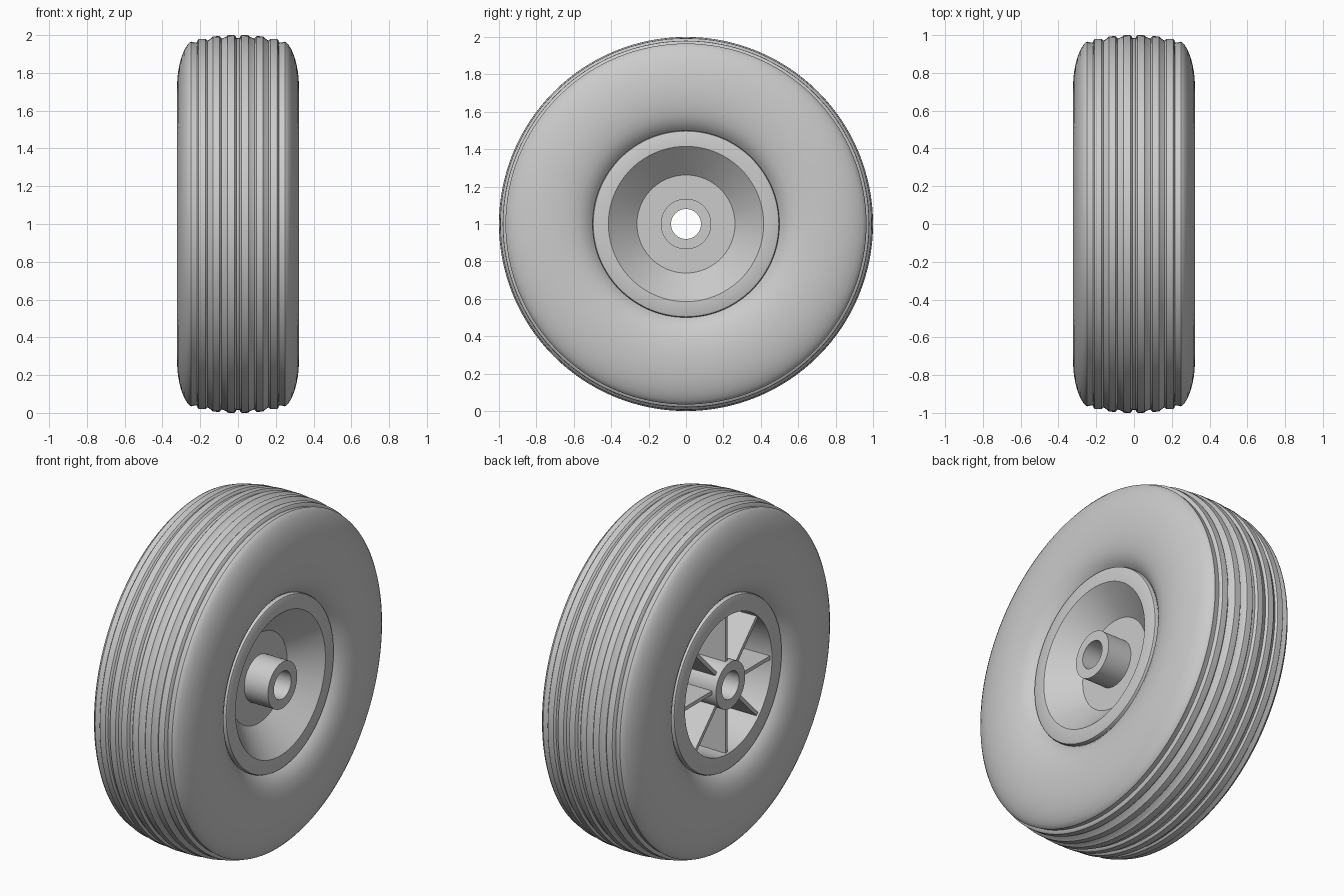
import bpy, bmesh, math
from mathutils import Matrix, Vector

if "Cube" in bpy.data.objects:
    bpy.data.objects.remove(bpy.data.objects["Cube"])

CENTRE = Vector((0, 0, 1))


def finish(name, bm, angle=32):
    bmesh.ops.recalc_face_normals(bm, faces=bm.faces[:])
    mesh = bpy.data.meshes.new(name)
    bm.to_mesh(mesh)
    bm.free()
    obj = bpy.data.objects.new(name, mesh)
    obj.location = CENTRE
    bpy.context.collection.objects.link(obj)
    bpy.ops.object.select_all(action='DESELECT')
    obj.select_set(True)
    bpy.context.view_layer.objects.active = obj
    bpy.ops.object.shade_smooth_by_angle(angle=math.radians(angle))
    return obj


def lathe(name, profile, segments=128):
    """Spin a closed (x, radius) profile around the x axis."""
    bm = bmesh.new()
    rings = []
    for i in range(segments):
        a = 2 * math.pi * i / segments
        rings.append([bm.verts.new((x, r * math.sin(a), r * math.cos(a))) for x, r in profile])
    n = len(profile)
    for i in range(segments):
        p, q = rings[i], rings[(i + 1) % segments]
        for j in range(n):
            k = (j + 1) % n
            bm.faces.new((p[j], p[k], q[k], q[j]))
    return finish(name, bm)


# Tyre: half sidewall from bead to shoulder, then raised tread ribs
half = [(0.20, 0.46), (0.235, 0.49), (0.262, 0.512), (0.285, 0.54), (0.302, 0.575),
        (0.314, 0.62), (0.321, 0.67), (0.324, 0.73), (0.318, 0.80), (0.310, 0.845),
        (0.299, 0.885), (0.285, 0.92), (0.270, 0.945), (0.255, 0.962), (0.248, 0.965),
        (0.235, 0.962), (0.218, 0.960)]
for x, top, base in ((0.19, 0.980, 0.970), (0.115, 0.994, 0.981), (0.037, 1.0, 0.986)):
    half += [(x + 0.024, top - 0.008), (x + 0.018, top - 0.001), (x, top),
             (x - 0.018, top), (x - 0.024, top - 0.006), (x - 0.028, base)]
lathe("tyre", half + [(-x, r) for x, r in reversed(half)])

# Rim: lipped drum with a conical dish closing the right side
lathe("rim", [(0.135, 0.12), (0.135, 0.262), (0.275, 0.415), (0.275, 0.488), (0.271, 0.496),
              (0.262, 0.50), (0.235, 0.50), (0.21, 0.45),
              (-0.21, 0.45), (-0.235, 0.50), (-0.262, 0.50), (-0.271, 0.496),
              (-0.275, 0.488), (-0.275, 0.402), (0.215, 0.395), (0.105, 0.27), (0.105, 0.12)])

# Hub tube with a through bore
lathe("hub", [(-0.288, 0.08), (-0.288, 0.135), (0.288, 0.135), (0.288, 0.08)], 64)

# Eight radial webs behind the dish
bm = bmesh.new()
for i in range(8):
    turn = Matrix.Rotation(i * math.pi / 4, 4, 'X')
    outline = [(-0.262, 0.12), (-0.262, 0.41), (0.225, 0.41), (0.115, 0.27), (0.115, 0.12)]
    sides = [[bm.verts.new(turn @ Vector((x, y, r))) for x, r in outline] for y in (-0.011, 0.011)]
    bm.faces.new(sides[0])
    bm.faces.new(sides[1])
    for j in range(5):
        k = (j + 1) % 5
        bm.faces.new((sides[0][j], sides[0][k], sides[1][k], sides[1][j]))
finish("spokes", bm)
